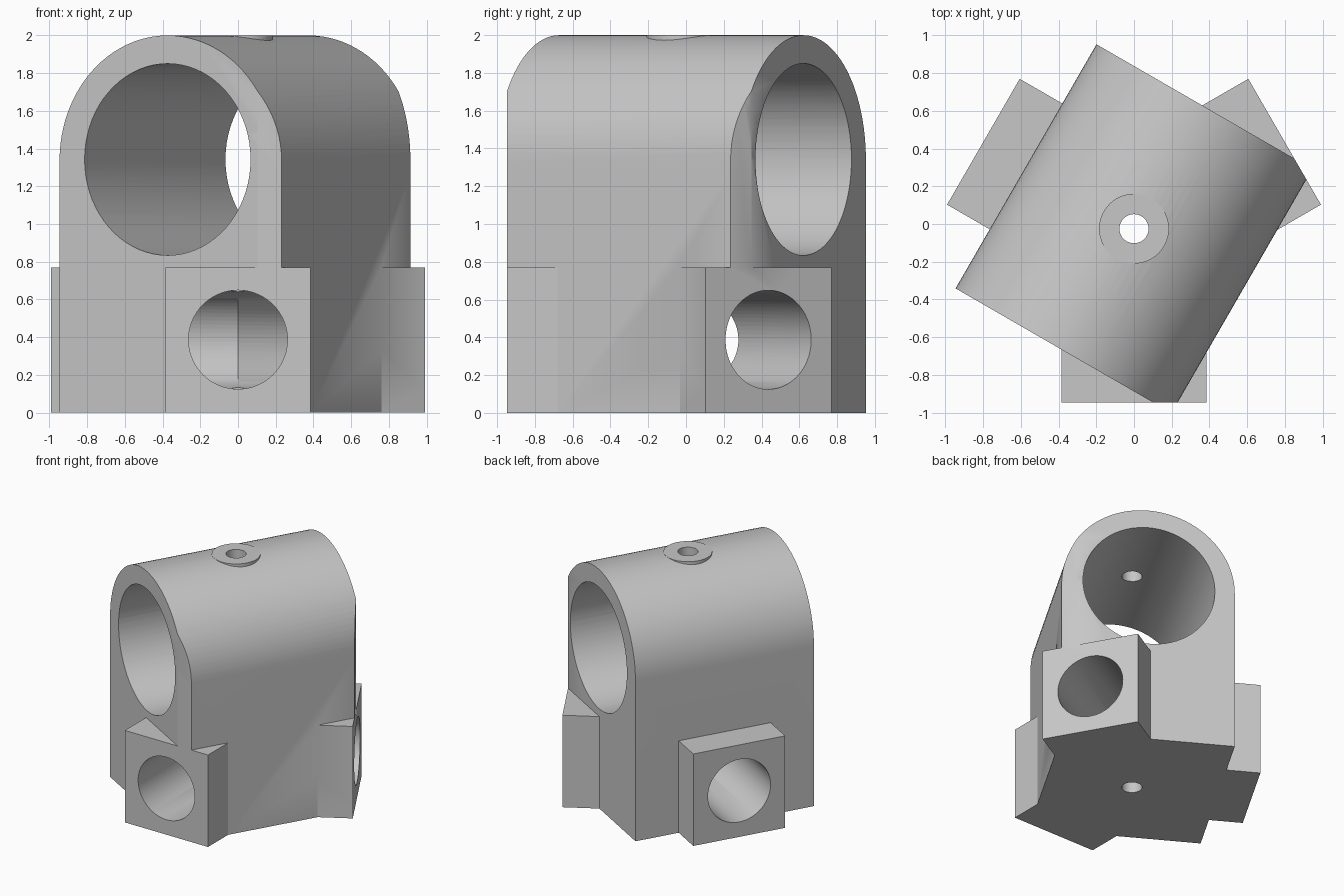
import bpy, bmesh
from math import pi, sin, cos
from mathutils import Matrix, Vector

cube = bpy.data.objects.get("Cube")
if cube:
    bpy.data.objects.remove(cube, do_unlink=True)

CENTRE = Vector((0, -0.025, 0))   # vertical axis shared by the three arms
REACH = 0.922                     # distance from axis to each arm end
ARM_WIDTH, ARM_TOP = 0.77, 0.77
HALF_WIDTH, HALF_LENGTH, ARCH_Z = 0.661, 0.747, 1.3385
BODY_TURN = -pi / 6
ARM_TURNS = [0, 2 * pi / 3, 4 * pi / 3]

grey = bpy.data.materials.new("light grey")
grey.use_nodes = True
colour = (0.57, 0.57, 0.57, 1)
grey.diffuse_color = colour
grey.node_tree.nodes["Principled BSDF"].inputs["Base Color"].default_value = colour


def finish(name, bm, matrix):
    """Turn a bmesh into an object placed about the shared axis."""
    bmesh.ops.recalc_face_normals(bm, faces=bm.faces)
    bmesh.ops.triangulate(bm, faces=bm.faces)
    bm.transform(Matrix.Translation(CENTRE) @ matrix)
    mesh = bpy.data.meshes.new(name)
    bm.to_mesh(mesh)
    bm.free()
    mesh.materials.append(grey)
    obj = bpy.data.objects.new(name, mesh)
    bpy.context.collection.objects.link(obj)
    return obj


def prism(name, points, depth, matrix):
    """Solid with the given outline, extruded along its local z."""
    bm = bmesh.new()
    base = [bm.verts.new((x, y, 0)) for x, y in points]
    top = [bm.verts.new((x, y, depth)) for x, y in points]
    bm.faces.new(base)
    bm.faces.new(top)
    for i in range(len(base)):
        bm.faces.new((base[i - 1], base[i], top[i], top[i - 1]))
    return finish(name, bm, matrix)


def circle(radius, count=72, start=0.0):
    return [(radius * cos(start + 2 * pi * i / count),
             radius * sin(start + 2 * pi * i / count)) for i in range(count)]


def combine(target, other, operation):
    """Apply a boolean, trying the next solver if one changes nothing."""
    other.hide_render = True
    bpy.context.view_layer.objects.active = target
    before = len(target.data.vertices)
    for solver in ("MANIFOLD", "EXACT", "FLOAT"):
        mod = target.modifiers.new("combine", "BOOLEAN")
        mod.operation, mod.solver, mod.object = operation, solver, other
        bpy.context.view_layer.update()
        evaluated = target.evaluated_get(bpy.context.evaluated_depsgraph_get())
        if len(evaluated.data.vertices) not in (0, before):
            bpy.ops.object.modifier_apply(modifier=mod.name)
            break
        target.modifiers.remove(mod)
    bpy.data.objects.remove(other, do_unlink=True)


def spin(angle):
    return Matrix.Rotation(angle, 4, "Z")


def lift(z, y=0):
    return Matrix.Translation((0, y, z))


UPRIGHT = Matrix.Rotation(pi / 2, 4, "X")   # local z becomes -y

# Arched main body
arch = [(HALF_WIDTH * cos(pi * i / 48), ARCH_Z + HALF_WIDTH * sin(pi * i / 48))
        for i in range(49)]
outline = [(-HALF_WIDTH, -0.2), (HALF_WIDTH, -0.2)] + arch
housing = prism("housing", outline, 2 * HALF_LENGTH,
                spin(BODY_TURN) @ lift(0, HALF_LENGTH) @ UPRIGHT)

# Main bore along the body
bore = prism("bore", circle(0.508), 4, spin(BODY_TURN) @ lift(1.342, 2) @ UPRIGHT)
combine(housing, bore, "DIFFERENCE")

# Three square arms
half = ARM_WIDTH / 2
for turn in ARM_TURNS:
    arm = prism("arm", [(-half, -1.2), (half, -1.2), (half, -0.1), (-half, -0.1)],
                ARM_TOP + 0.1, spin(turn) @ lift(-0.1))
    combine(housing, arm, "UNION")

# Flat round boss on the crown
combine(housing, prism("boss", circle(0.185), 0.1, lift(1.9)), "UNION")

# Trim everything to the three arm end planes and the floor
trim = prism("trim", circle(2 * REACH, 3, pi / 2), 3, Matrix.Identity(4))
combine(housing, trim, "INTERSECT")

# Vertical drilling, then the arm bores that meet on its axis
combine(housing, prism("drill", circle(0.077, 40), 4, lift(-1)), "DIFFERENCE")
for turn in ARM_TURNS:
    hole = prism("arm_bore", circle(0.262, start=turn / 100), 2,
                 spin(turn) @ lift(0.387) @ UPRIGHT)
    combine(housing, hole, "DIFFERENCE")

bpy.ops.object.select_all(action="DESELECT")
housing.select_set(True)
bpy.context.view_layer.objects.active = housing
bpy.ops.object.shade_smooth_by_angle(angle=pi / 6)
